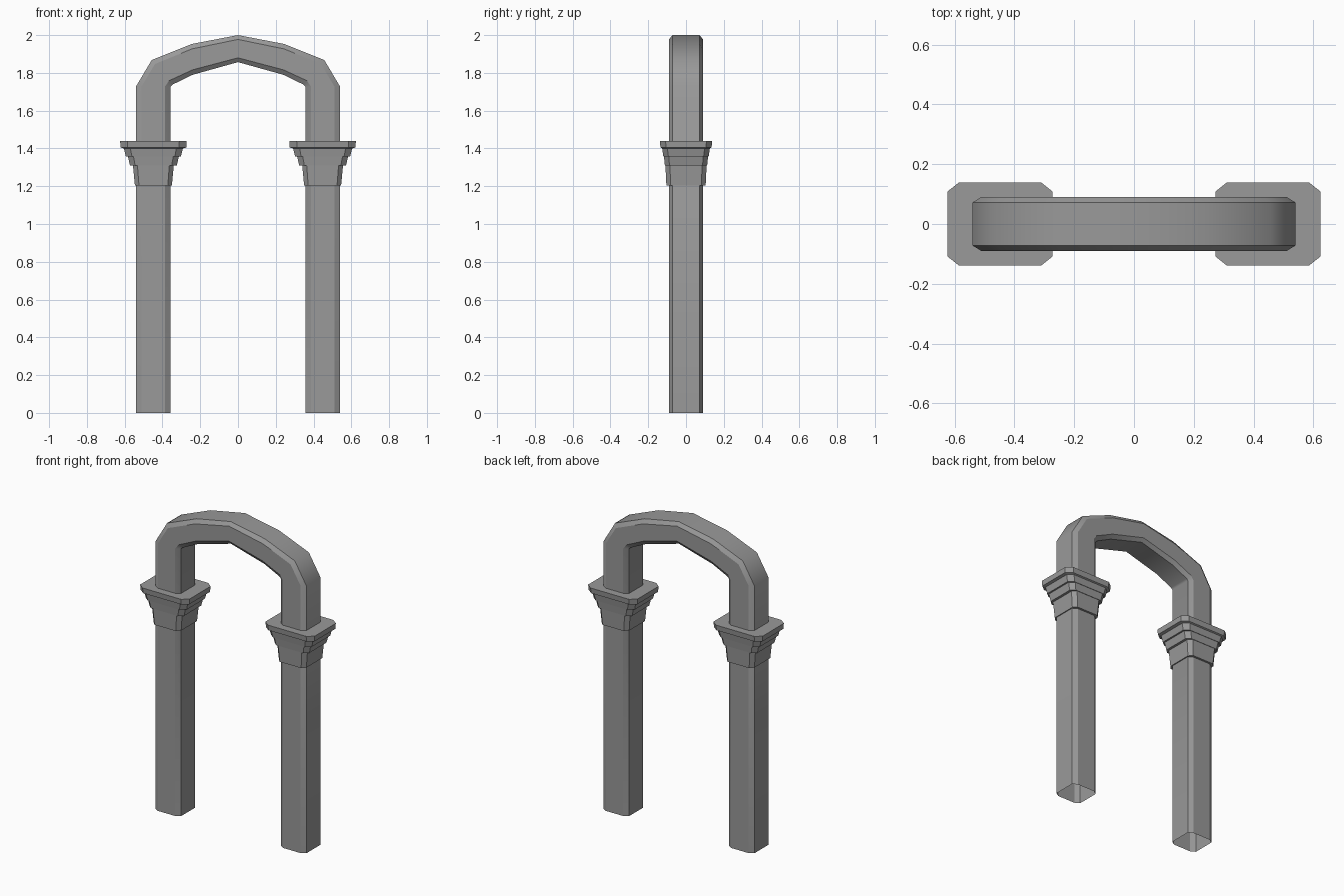
import bpy
import bmesh

cube = bpy.data.objects.get("Cube")
if cube:
    bpy.data.objects.remove(cube, do_unlink=True)

stone = bpy.data.materials.new("grey_stone")
stone.use_nodes = True
grey = (0.32, 0.32, 0.32, 1)
stone.diffuse_color = grey
stone.node_tree.nodes["Principled BSDF"].inputs["Base Color"].default_value = grey
stone.node_tree.nodes["Principled BSDF"].inputs["Roughness"].default_value = 0.8


def loft(name, rings, caps, smooth_along):
    """Skin a list of equal rings; lengthwise edges stay sharp."""
    bm = bmesh.new()
    loops = [[bm.verts.new(p) for p in ring] for ring in rings]
    n = len(loops[0])
    for a, b in zip(loops, loops[1:]):
        for i in range(n):
            j = (i + 1) % n
            face = bm.faces.new((a[i], a[j], b[j], b[i]))
            face.smooth = smooth_along
        if smooth_along:
            for i in range(n):
                bm.edges.get((a[i], b[i])).smooth = False
    if caps:
        bm.faces.new(loops[0])
        bm.faces.new(loops[-1])
    bmesh.ops.recalc_face_normals(bm, faces=bm.faces)
    mesh = bpy.data.meshes.new(name)
    bm.to_mesh(mesh)
    bm.free()
    mesh.materials.append(stone)
    obj = bpy.data.objects.new(name, mesh)
    bpy.context.collection.objects.link(obj)
    return obj


# Columns and arch: one chamfered section swept along outer/inner outlines
def section(outer, inner):
    profile = [(0, -.072), (.16, -.09), (.84, -.09), (1, -.072)]
    profile += [(t, -y) for t, y in reversed(profile)]
    (ox, oz), (ix, iz) = outer, inner
    return [(ox + (ix - ox) * t, y, oz + (iz - oz) * t) for t, y in profile]


half = [((.54, 0), (.357, 0)),
        ((.54, 1.728), (.357, 1.728)),
        ((.457, 1.868), (.347, 1.738)),
        ((.245, 1.953), (.24, 1.79))]
mirrored = [tuple((-x, z) for x, z in pair) for pair in reversed(half)]
path = half + [((0, 2), (0, 1.857))] + mirrored
loft("columns_and_arch", [section(o, i) for o, i in path], False, True)


# Capitals: stepped, flaring chamfered blocks
def block(cx, hx, hy, z):
    c, d = hx * .22, hy * .22
    quarter = [(hx, hy - d), (hx - c, hy)]
    pts = quarter + [(-x, y) for x, y in reversed(quarter)]
    pts += [(-x, -y) for x, y in pts]
    return [(cx + x, y, z) for x, y in pts]


steps = [(.098, .104, 1.205), (.108, .109, 1.31),
         (.124, .112, 1.31), (.135, .117, 1.358),
         (.146, .120, 1.358), (.156, .126, 1.40),
         (.174, .135, 1.405), (.176, .139, 1.44)]
for name, cx in (("left_capital", .448), ("right_capital", -.448)):
    loft(name, [block(cx, *s) for s in steps], True, False)
